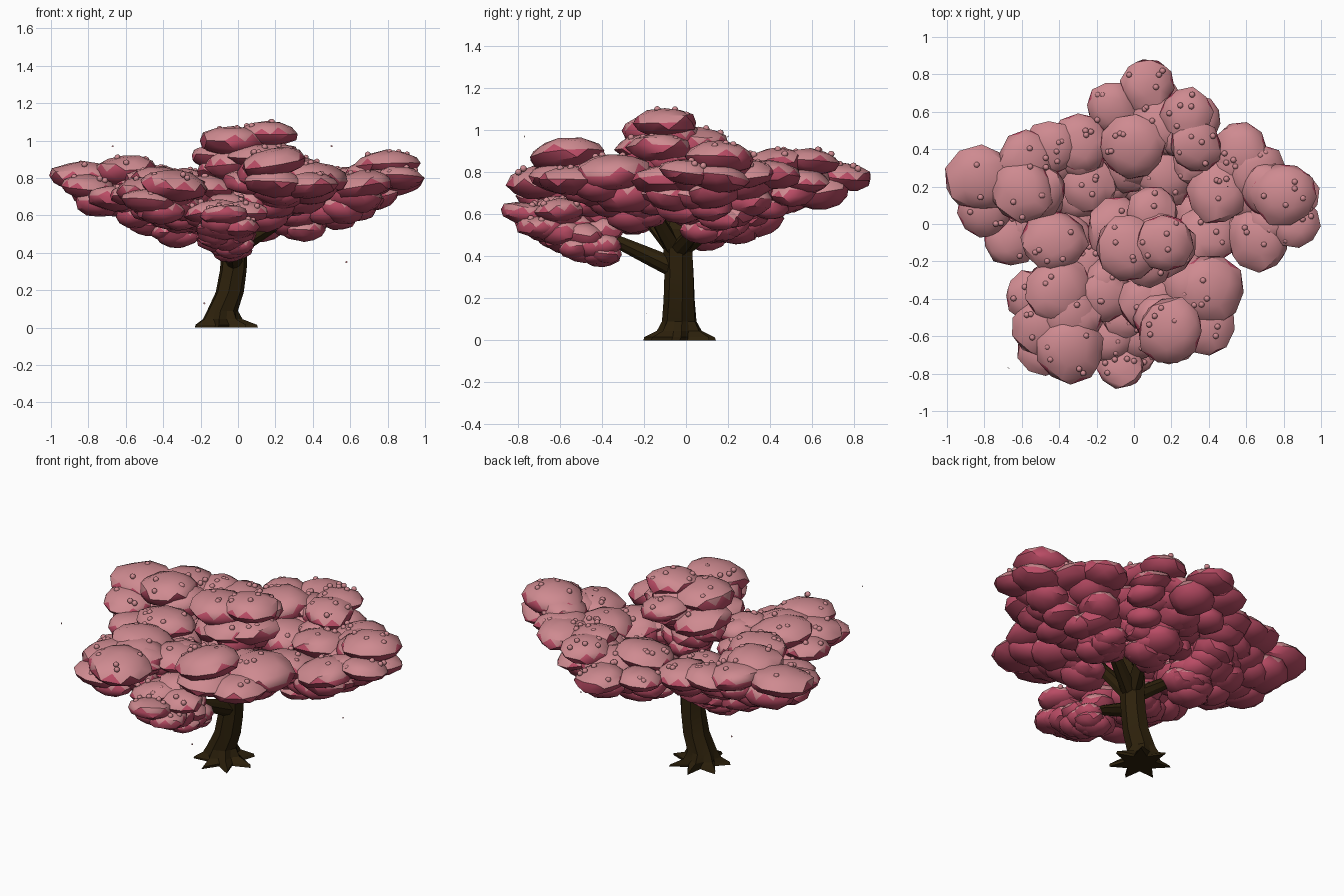
import bpy, bmesh, math, random
from mathutils import Vector, Matrix, Euler

random.seed(5)
if "Cube" in bpy.data.objects:
    bpy.data.objects.remove(bpy.data.objects["Cube"])


def material(name, rgb):
    mat = bpy.data.materials.new(name)
    mat.use_nodes = True
    colour = (*rgb, 1)
    mat.diffuse_color = colour
    mat.node_tree.nodes["Principled BSDF"].inputs["Base Color"].default_value = colour
    return mat


BARK = material("dark bark", (0.026, 0.015, 0.0035))
LIGHT = material("pale pink blossom", (0.62, 0.255, 0.28))
DEEP = material("deep pink blossom", (0.49, 0.072, 0.13))


def finish(name, bm, mats, sharp_angle):
    """Turn a bmesh into an object, smooth except over sharp edges."""
    bm.normal_update()
    for face in bm.faces:
        face.smooth = True
    for edge in bm.edges:
        edge.smooth = edge.calc_face_angle(0) < sharp_angle
    mesh = bpy.data.meshes.new(name)
    bm.to_mesh(mesh)
    bm.free()
    for mat in mats:
        mesh.materials.append(mat)
    obj = bpy.data.objects.new(name, mesh)
    bpy.context.collection.objects.link(obj)


def loft(name, rows, sides, level=False):
    """Skin rings along a path; each row is x, y, z, radius, ridge height."""
    bm = bmesh.new()
    points = [Vector(row[:3]) for row in rows]
    rings = []
    for i, (x, y, z, radius, ridge) in enumerate(rows):
        along = points[min(i + 1, len(rows) - 1)] - points[max(i - 1, 0)]
        turn = Matrix() if level else along.to_track_quat("Z", "Y").to_matrix().to_4x4()
        ring = []
        for k in range(sides):
            a = math.tau * k / sides + i * 0.04
            r = radius + (ridge if k % 2 == 0 else -ridge)
            offset = turn @ Vector((math.cos(a) * r, math.sin(a) * r, 0))
            ring.append(bm.verts.new(points[i] + offset))
        rings.append(ring)
    for low, high in zip(rings, rings[1:]):
        for k in range(sides):
            n = (k + 1) % sides
            bm.faces.new((low[k], low[n], high[n], high[k]))
    bm.faces.new(list(reversed(rings[0])))
    bm.faces.new(rings[-1])
    finish(name, bm, [BARK], 0.3)


# Leaning trunk with a star of pointed roots at the foot
loft("trunk", [
    (-0.07, -0.03, 0.00, 0.132, 0.045),
    (-0.07, -0.03, 0.015, 0.128, 0.044),
    (-0.085, -0.03, 0.045, 0.096, 0.014),
    (-0.085, -0.03, 0.09, 0.080, 0.005),
    (-0.045, -0.03, 0.19, 0.073, 0.004),
    (-0.025, -0.03, 0.31, 0.069, 0.004),
    (-0.02, -0.035, 0.43, 0.068, 0.004),
    (-0.02, -0.04, 0.53, 0.075, 0.004),
    (-0.02, -0.04, 0.60, 0.045, 0.002),
], 14, level=True)

# Blossom lobes
FLAT = 0.46
main_clumps = []


def clump(bm, centre, radius, flat):
    """One flattened faceted ball."""
    tilt = Euler((random.uniform(-0.18, 0.18), random.uniform(-0.18, 0.18),
                  random.uniform(0, math.tau))).to_matrix().to_4x4()
    shape = Matrix.Translation(centre) @ tilt @ Matrix.Diagonal(
        (radius, radius * random.uniform(0.96, 1.1), radius * flat, 1))
    ball = bmesh.ops.create_icosphere(bm, subdivisions=2, radius=1)["verts"]
    for v in ball:
        v.co = shape @ (v.co * random.uniform(0.94, 1.06))


def lobe(name, anchor, clumps, fork_z=0.42):
    """Main clumps on top, with rounder ones stepping down to the anchor."""
    bm = bmesh.new()
    root = Vector(anchor)
    for x, y, z, radius in clumps:
        top = Vector((x, y, z))
        main_clumps.append((top, radius))
        clump(bm, top, radius, FLAT)
        for t in (0.2, 0.42, 0.66, 0.9):
            wobble = Vector((random.uniform(-1, 1), random.uniform(-1, 1),
                             random.uniform(-0.5, 0.5))) * 0.055
            clump(bm, top.lerp(root, t) + wobble, radius * (0.93 - 0.3 * t), 0.62)
    # Pale on faces turned up, deep pink beneath
    bm.normal_update()
    for face in bm.faces:
        face.material_index = 0 if face.normal.z > 0.36 else 1
    finish(name + "_blossom", bm, [LIGHT, DEEP], 0.6)
    # Limb rising from the trunk into this lobe
    fork = Vector((-0.02, -0.045, fork_z))
    elbow = root + Vector((0, 0, 0.1))
    mid = fork.lerp(elbow, 0.5)
    end = elbow.lerp(Vector(clumps[0][:3]), 0.35)
    loft(name + "_limb", [(*fork, 0.046, 0.003), (*mid, 0.036, 0.003),
                          (*elbow, 0.026, 0.002), (*end, 0.014, 0.001)], 8)


lobe("right", (-0.28, 0.12, 0.49), [
    (-0.825, 0.24, 0.81, 0.175), (-0.60, 0.18, 0.84, 0.18),
    (-0.43, -0.09, 0.78, 0.17), (-0.57, 0.34, 0.81, 0.165),
    (-0.29, 0.43, 0.78, 0.16), (-0.80, 0.08, 0.75, 0.15),
    (-0.66, -0.07, 0.69, 0.15), (-0.24, 0.21, 0.74, 0.15),
    (-0.45, 0.41, 0.80, 0.14)])
lobe("back", (0.09, 0.20, 0.50), [
    (0.07, 0.745, 0.78, 0.145), (-0.01, 0.41, 0.82, 0.17),
    (0.28, 0.59, 0.85, 0.14), (0.33, 0.42, 0.85, 0.14),
    (-0.12, 0.62, 0.78, 0.13), (0.35, 0.56, 0.76, 0.12),
    (0.14, 0.54, 0.78, 0.17), (0.17, 0.28, 0.73, 0.16),
    (-0.09, 0.29, 0.70, 0.12)])
lobe("left", (0.31, 0.13, 0.52), [
    (0.80, 0.16, 0.87, 0.17), (0.86, 0.01, 0.80, 0.135),
    (0.66, -0.08, 0.76, 0.165), (0.57, 0.39, 0.79, 0.15),
    (0.66, 0.27, 0.79, 0.15), (0.45, 0.18, 0.78, 0.17),
    (0.85, 0.16, 0.77, 0.14), (0.40, -0.05, 0.73, 0.16)])
lobe("front_left", (0.17, -0.21, 0.60), [
    (0.40, -0.35, 0.80, 0.195), (0.19, -0.57, 0.88, 0.175),
    (0.38, -0.54, 0.76, 0.16), (0.06, -0.42, 0.78, 0.15),
    (0.25, -0.30, 0.77, 0.16), (0.20, -0.58, 0.77, 0.16),
    (0.33, -0.14, 0.72, 0.14)])
lobe("front_right", (-0.24, -0.25, 0.56), [
    (-0.40, -0.36, 0.77, 0.185), (-0.34, -0.67, 0.76, 0.18),
    (-0.50, -0.55, 0.74, 0.15), (-0.16, -0.38, 0.75, 0.14),
    (-0.48, -0.67, 0.67, 0.14), (-0.56, -0.38, 0.71, 0.13),
    (-0.33, -0.50, 0.76, 0.16), (-0.22, -0.20, 0.70, 0.12)])
lobe("front", (-0.05, -0.36, 0.385), [
    (-0.07, -0.755, 0.60, 0.125), (-0.14, -0.60, 0.62, 0.135),
    (0.04, -0.60, 0.62, 0.125), (-0.05, -0.48, 0.65, 0.135),
    (0.00, -0.70, 0.54, 0.115), (-0.10, -0.66, 0.52, 0.12)], fork_z=0.34)
lobe("crown", (0.03, -0.05, 0.70), [
    (0.16, -0.10, 1.035, 0.155), (-0.03, -0.13, 0.995, 0.175),
    (0.10, 0.06, 0.95, 0.14), (-0.09, -0.02, 0.90, 0.16),
    (0.17, -0.12, 0.91, 0.165), (0.08, -0.20, 0.92, 0.14)])


def buried(point, owner):
    for i, (centre, radius) in enumerate(main_clumps):
        d = (point - centre) / radius
        if i != owner and d.x ** 2 + d.y ** 2 + (d.z / FLAT) ** 2 < 1:
            return True
    return False


# Round buds scattered over the tops of the clumps
bm = bmesh.new()
for i, (centre, radius) in enumerate(main_clumps):
    for _ in range(5):
        a = random.uniform(0, math.tau)
        lift = random.uniform(0.55, 1.3)
        spot = centre + radius * 0.95 * Vector((
            math.cos(a) * math.cos(lift), math.sin(a) * math.cos(lift),
            FLAT * math.sin(lift)))
        if not buried(spot, i):
            bmesh.ops.create_icosphere(bm, subdivisions=2, radius=0.016,
                                       matrix=Matrix.Translation(spot))
finish("buds", bm, [LIGHT], 1.0)

# Tiny petals drifting around the tree
bm = bmesh.new()
for place in [(-0.67, -0.77, 0.97), (0.58, 0.20, 0.35), (-0.18, -0.19, 0.13),
              (0.33, 0.06, 0.47), (0.50, 0.20, 0.97)]:
    spin = Euler((random.uniform(0, 3), random.uniform(0, 3), 0)).to_matrix().to_4x4()
    bmesh.ops.create_circle(bm, cap_ends=True, segments=5, radius=0.006,
                            matrix=Matrix.Translation(place) @ spin)
finish("drifting_petals", bm, [LIGHT], 1.0)
